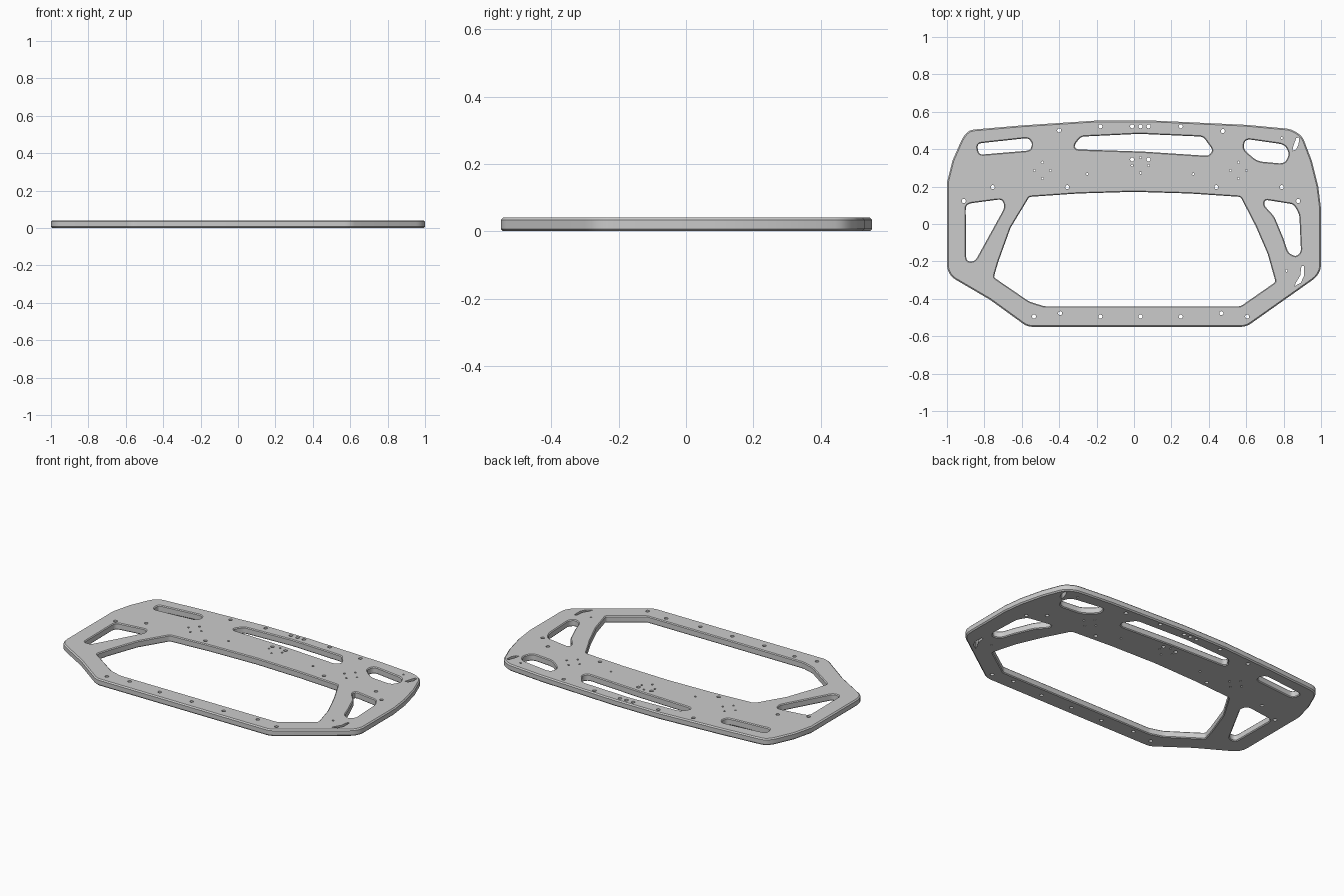
import bpy, bmesh
from math import sin, cos, tau
from mathutils import Vector

if "Cube" in bpy.data.objects:
    bpy.data.objects.remove(bpy.data.objects["Cube"])

T = 0.041  # plate thickness


def fillet(pts, r, n=4):
    """Round the corners of a closed 2D polygon."""
    out, p = [], [Vector(q) for q in pts]
    for i, c in enumerate(p):
        a, b = p[i - 1] - c, p[(i + 1) % len(p)] - c
        if a.normalized().dot(b.normalized()) < -0.96:
            out.append(c)
            continue
        s = c + a.normalized() * min(r, a.length * 0.42)
        e = c + b.normalized() * min(r, b.length * 0.42)
        for k in range(n + 1):
            t = k / n
            out.append(s * (1 - t) ** 2 + c * 2 * t * (1 - t) + e * t * t)
    return out


def offset(p, d):
    """Move a closed loop outward by d (negative moves inward)."""
    n = len(p)
    area = sum(p[i - 1].x * p[i].y - p[i].x * p[i - 1].y for i in range(n))
    sgn = 1 if area > 0 else -1
    res = []
    for i in range(n):
        u = (p[i] - p[i - 1]).normalized()
        v = (p[(i + 1) % n] - p[i]).normalized()
        m = (Vector((u.y, -u.x)) + Vector((v.y, -v.x))).normalized() * sgn
        k = max(0.6, m.dot(Vector((u.y, -u.x)) * sgn))
        res.append(p[i] + m * d / k)
    return res


bm = bmesh.new()
top_edges, bottom_edges = [], []


def wall(p, bevel):
    """Add a wall around a loop; bevel is the chamfer offset at the faces."""
    q = offset(p, bevel) if bevel else p
    b = abs(bevel)
    levels = [(q, 0), (p, b), (p, T - b), (q, T)] if b else [(p, 0), (p, T)]
    rings = [[bm.verts.new((v.x, v.y, z)) for v in loop] for loop, z in levels]
    n = len(p)
    for lo, hi in zip(rings, rings[1:]):
        for i in range(n):
            j = (i + 1) % n
            bm.faces.new((lo[i], lo[j], hi[j], hi[i]))
    for ring, store in ((rings[0], bottom_edges), (rings[-1], top_edges)):
        for i in range(n):
            store.append(bm.edges.get((ring[i], ring[(i + 1) % n])))


# Outer outline
wall(fillet([(-.88, .503), (-.6, .527), (-.2, .553), (.1, .553), (.6, .53), (.84, .508),
             (.90, .47), (.95, .34), (.985, .2), (1, .08), (1, -.24), (.975, -.285),
             (.6, -.55), (-.57, -.55), (-.77, -.405), (-.975, -.285), (-1, -.24),
             (-1, .22), (-.97, .34), (-.915, .465)], .03), -.007)

# Large openings and slots
openings = [
    # main opening
    ([(-.56, .145), (-.3, .163), (0, .172), (.3, .163), (.57, .145), (.65, -.01),
      (.715, -.16), (.757, -.31), (.57, -.44), (-.48, -.44), (-.56, -.415),
      (-.75, -.285), (-.725, -.2), (-.66, -.02)], .012),
    # side openings
    ([(-.9, .095), (-.88, .11), (-.705, .133), (-.69, .09), (-.85, -.2), (-.897, -.2)], .025),
    ([(.70, .13), (.855, .105), (.884, .05), (.893, -.15), (.865, -.175), (.825, -.155),
      (.80, -.08), (.75, .04), (.695, .10)], .02),
    # upper slots
    ([(-.84, .43), (-.565, .46), (-.543, .43), (-.555, .393), (-.83, .37)], .025),
    ([(-.285, .467), (.03, .482), (.37, .467), (.422, .395), (.40, .364), (.05, .387),
      (-.31, .399), (-.32, .42)], .02),
    ([(.595, .455), (.805, .425), (.832, .375), (.805, .322), (.66, .335), (.583, .40)], .03),
]
for pts, r in openings:
    wall(fillet(pts, r), .005)

# Crescent slots near the right edge
for pts in ([(.868, .46), (.883, .463), (.88, .425), (.866, .398), (.846, .39), (.853, .42)],
            [(.895, -.225), (.908, -.225), (.908, -.28), (.892, -.314), (.858, -.333),
             (.866, -.313), (.889, -.275)]):
    wall([Vector(q) for q in pts], 0)

# Round screw holes
large = [(-.40, .50), (-.18, .522), (-.01, .522), (.035, .522), (.078, .522), (.25, .522),
         (.475, .497), (-.755, .197), (-.357, .197), (.44, .197), (.79, .197), (-.91, .123),
         (.878, .123), (-.535, -.495), (-.395, -.477), (-.18, -.495), (.035, -.495),
         (.25, -.495), (.467, -.477), (.605, -.495), (-.01, .345), (.078, .345)]
small = [(-.01, .313), (.078, .313), (.035, .355), (.035, .273), (-.25, .267), (.317, .267),
         (.79, .46), (.815, -.25)]
for cx in (-.49, .558):  # four-hole diamond patterns
    small += [(cx, .33), (cx, .243), (cx - .043, .286), (cx + .043, .286)]
for centres, r in ((large, .011), (small, .006)):
    for x, y in centres:
        wall([Vector((x + r * cos(tau * k / 12), y + r * sin(tau * k / 12))) for k in range(12)], 0)

# Top and bottom faces
for edges, z in ((top_edges, 1), (bottom_edges, -1)):
    bmesh.ops.triangle_fill(bm, use_beauty=True, use_dissolve=False,
                            edges=edges, normal=(0, 0, z))
bmesh.ops.recalc_face_normals(bm, faces=bm.faces[:])

mesh = bpy.data.meshes.new("frame_plate")
bm.to_mesh(mesh)
bm.free()
plate = bpy.data.objects.new("frame_plate", mesh)
bpy.context.collection.objects.link(plate)
bpy.context.view_layer.objects.active = plate
plate.select_set(True)
bpy.ops.object.shade_smooth_by_angle(angle=0.5)
